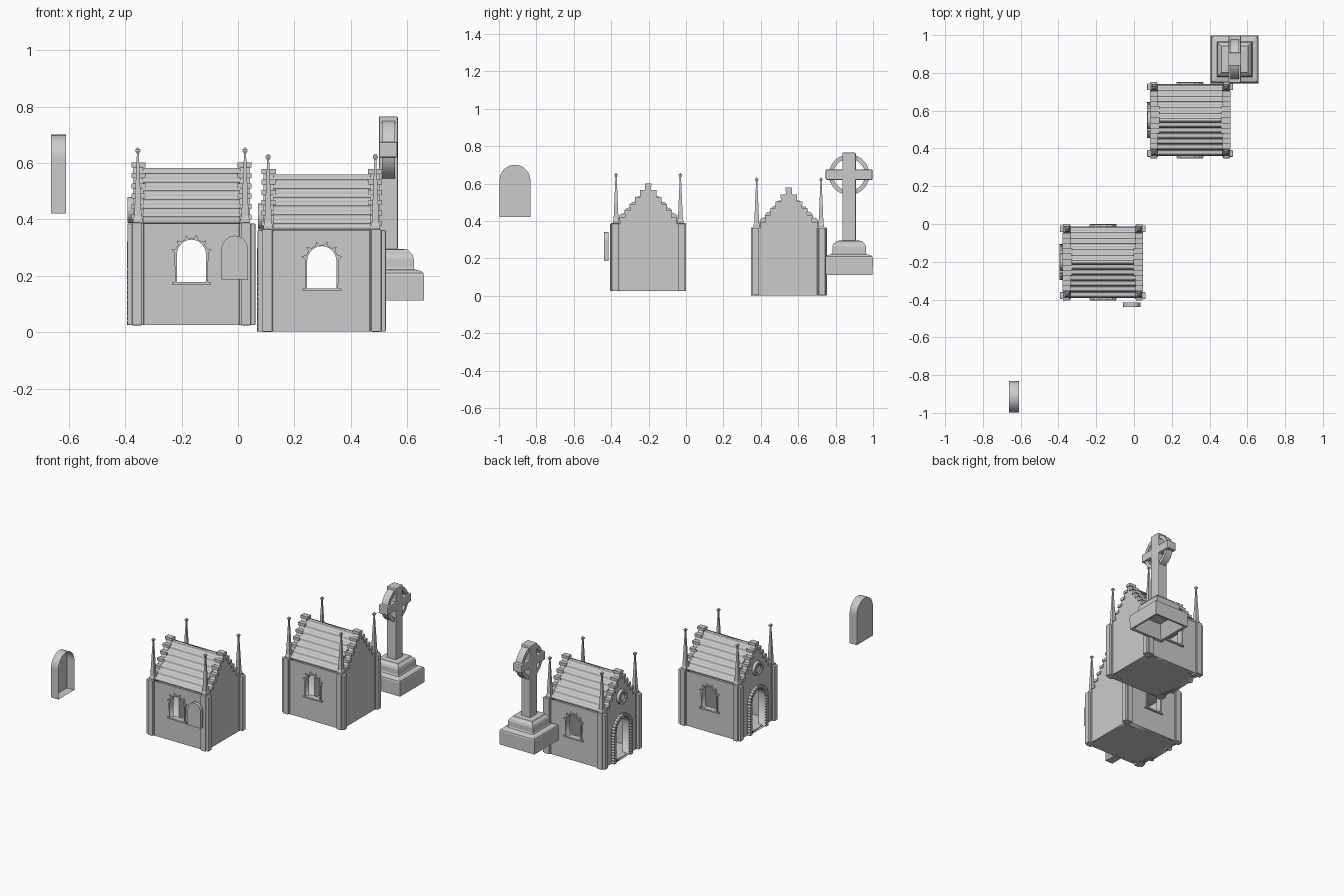
import bpy, bmesh, math
from mathutils import Matrix, Vector

if "Cube" in bpy.data.objects:
    bpy.data.objects.remove(bpy.data.objects["Cube"])

COL = bpy.context.scene.collection


def add(name, bm, bevel=0):
    bmesh.ops.remove_doubles(bm, verts=bm.verts, dist=1e-5)
    bmesh.ops.recalc_face_normals(bm, faces=bm.faces)
    me = bpy.data.meshes.new(name)
    bm.to_mesh(me)
    bm.free()
    ob = bpy.data.objects.new(name, me)
    COL.objects.link(ob)
    if bevel:
        mod = ob.modifiers.new("bevel", 'BEVEL')
        mod.width, mod.segments = bevel, 2
    return ob


def box(name, c, s, bevel=0):
    bm = bmesh.new()
    bmesh.ops.create_cube(bm, size=1, matrix=Matrix.Translation(c) @ Matrix.Diagonal((*s, 1)))
    return add(name, bm, bevel)


def panel(name, loops, axis, lo, hi):
    """Filled outlines (inner loops are holes) in the y-z or x-z plane, extruded from lo to hi."""
    cu = bpy.data.curves.new(name, 'CURVE')
    cu.dimensions, cu.fill_mode, cu.extrude = '2D', 'BOTH', (hi - lo) / 2
    for pts in loops:
        sp = cu.splines.new('POLY')
        sp.points.add(len(pts) - 1)
        for p, q in zip(sp.points, pts):
            p.co = (q[0], q[1], 0, 1)
        sp.use_cyclic_u = True
    tmp = bpy.data.objects.new(name, cu)
    COL.objects.link(tmp)
    dg = bpy.context.evaluated_depsgraph_get()
    me = bpy.data.meshes.new_from_object(tmp.evaluated_get(dg))
    bm = bmesh.new()
    bm.from_mesh(me)
    bpy.data.objects.remove(tmp)
    bpy.data.curves.remove(cu)
    bpy.data.meshes.remove(me)
    mid = (lo + hi) / 2
    for v in bm.verts:
        u, w, n = v.co
        v.co = (mid + n, u, w) if axis == 'x' else (u, mid - n, w)
    return add(name, bm)


def loft(name, rings, first=True, last=True, bevel=0):
    """Skin between rings of equal point count, with optional end caps."""
    bm = bmesh.new()
    vs = [[bm.verts.new(p) for p in r] for r in rings]
    n = len(vs[0])
    for a, b in zip(vs, vs[1:]):
        for i in range(n):
            j = (i + 1) % n
            bm.faces.new((a[i], a[j], b[j], b[i]))
    if first:
        bm.faces.new(vs[0])
    if last:
        bm.faces.new(vs[-1])
    return add(name, bm, bevel)


def square(h, z, x=0, y=0):
    return [(x + a * h, y + b * h, z) for a, b in ((-1, -1), (1, -1), (1, 1), (-1, 1))]


def arch(r, base, spring, n=16, rise=None):
    rise = rise or r
    return [(-r, base), (r, base)] + [(r * math.cos(math.pi * i / n), spring + rise * math.sin(math.pi * i / n))
                                      for i in range(n + 1)]


def circle(r, cy, cz, n=32):
    return [(cy + r * math.cos(2 * math.pi * i / n), cz + r * math.sin(2 * math.pi * i / n)) for i in range(n)]


def mausoleum():
    parts = []
    # stepped gable end walls, the -x one with a doorway
    steps = 6
    right = [(0.19, 0), (0.19, 0.36), (0.152 + 0.016, 0.36)]
    half = [0.152 - i * 0.0272 for i in range(steps)]
    tops = [0.392 + i * 0.0366 for i in range(steps)]
    prev = 0.36
    right[-1] = (half[0], 0.36)
    for h, t in zip(half, tops):
        right += [(h, prev), (h, t)]
        prev = t
    pts = []
    for p in right:
        if not pts or pts[-1] != p:
            pts.append(p)
    outline = pts + [(-y, z) for y, z in reversed(pts)]
    parts.append(panel("door_gable_wall", [outline, arch(0.07, 0.006, 0.2)], 'x', -0.207, -0.172))
    parts.append(panel("rear_gable_wall", [outline], 'x', 0.172, 0.207))
    # coping stone on every gable step
    for sx in (-1, 1):
        for i, (h, t) in enumerate(zip(half, tops)):
            w = h - half[i + 1] + 0.004 if i < steps - 1 else 2 * h
            for sy in ((-1, 1) if i < steps - 1 else (0,)):
                parts.append(box("gable_coping", (sx * 0.188, sy * (h - w / 2), t - 0.008),
                                 (0.05, w + 0.003, 0.018)))
    # side walls with see-through arched windows, zigzag frames and sills
    hole = arch(0.052, 0.152, 0.248, rise=0.055)
    teeth = [(-0.058, 0.152), (0.058, 0.152)]
    for i in range(25):
        a, r = math.pi * i / 24, (0.074 if i % 4 == 2 else 0.06)
        teeth.append((r * math.cos(a), 0.248 + r * math.sin(a)))
    wall = [(-0.18, 0), (0.18, 0), (0.18, 0.36), (-0.18, 0.36)]
    for s in (-1, 1):
        parts.append(panel("side_wall", [wall, hole], 'y', *sorted((s * 0.19, s * 0.16))))
        parts.append(panel("window_frame", [teeth, hole], 'y', *sorted((s * 0.199, s * 0.185))))
        parts.append(box("window_sill", (0, s * 0.192, 0.149), (0.138, 0.02, 0.009)))
    parts.append(box("floor", (0, 0, 0.003), (0.40, 0.37, 0.006)))
    # lapped roof courses as one sawtooth section
    eave, ridge, n = Vector((0.178, 0.362)), Vector((0, 0.548)), 6
    nrm = Vector((0.72, 0.69))
    side = [(0.17, 0.352), (0.178, 0.362)]
    for i in range(n):
        a, b = eave.lerp(ridge, i / n), eave.lerp(ridge, (i + 0.45) / n)
        c = eave.lerp(ridge, (i + 0.98) / n)
        side += [tuple(a + nrm * 0.012), tuple(b + nrm * 0.012), tuple(b + nrm * 0.006), tuple(c + nrm * 0.004)]
    roof = side + [(0.012, 0.557)]
    parts.append(panel("roof", [roof + [(-y, z) for y, z in reversed(roof)]], 'x', -0.172, 0.172))
    # corner buttresses with tapering pinnacles
    for sx in (-1, 1):
        for sy in (-1, 1):
            parts.append(box("buttress", (sx * 0.198, sy * 0.177, 0.18), (0.058, 0.036, 0.36), 0.004))
            parts.append(box("buttress_core", (sx * 0.193, sy * 0.177, 0.181), (0.036, 0.052, 0.364), 0.004))
            prof = ((0.017, 0.36), (0.017, 0.375), (0.013, 0.385), (0.0035, 0.608),
                    (0.009, 0.617), (0.009, 0.622), (0.002, 0.63))
            parts.append(loft("pinnacle", [square(h, z, sx * 0.19, sy * 0.172) for h, z in prof]))
    # doorway surround: inner band and separate arch blocks
    parts.append(panel("door_band", [arch(0.09, 0, 0.2), arch(0.07, 0.002, 0.2)], 'x', -0.219, -0.2))
    blocks = []
    for i in range(15):
        a0, a1 = math.pi * (i + 0.1) / 15, math.pi * (i + 0.9) / 15
        blocks.append([(r * math.cos(a), 0.2 + r * math.sin(a))
                       for r, a in ((0.074, a0), (0.095, a0), (0.095, a1), (0.074, a1))])
    for i in range(11):
        z = i * 0.018
        for s in (-1, 1):
            blocks.append([(s * 0.074, z), (s * 0.095, z), (s * 0.095, z + 0.015), (s * 0.074, z + 0.015)])
    parts.append(panel("door_blocks", blocks, 'x', -0.229, -0.2))
    # round window above the door
    parts.append(panel("round_window_ring", [circle(0.046, 0, 0.408), circle(0.032, 0, 0.408)], 'x', -0.226, -0.2))
    parts.append(panel("round_window_inner", [circle(0.033, 0, 0.408), circle(0.024, 0, 0.408)], 'x', -0.217, -0.2))
    return parts


# two matching mausoleums
parts = mausoleum()
for ob in parts:
    twin = ob.copy()
    COL.objects.link(twin)
    twin.location = (0.297, 0.55, 0.002)
    ob.location = (-0.165, -0.202, 0.025)

# ringed cross on a hollow stepped plinth
cx, cy = 0.533, 0.872
plinth = ((0.126, 0.112), (0.127, 0.2), (0.124, 0.21), (0.115, 0.217), (0.094, 0.222), (0.09, 0.23),
          (0.09, 0.262), (0.085, 0.276), (0.073, 0.286), (0.07, 0.293), (0.03, 0.296))
loft("plinth", [square(h, z, cx, cy) for h, z in plinth], first=False)
loft("plinth_cavity", [square(h, z, cx, cy) for h, z in ((0.126, 0.112), (0.11, 0.115), (0.075, 0.2))], first=False)
box("cross_shaft", (cx, cy, 0.525), (0.068, 0.072, 0.48), 0.006)
box("cross_arms", (cx, cy, 0.647), (0.066, 0.25, 0.056), 0.006)
panel("cross_ring", [circle(0.108, cy, 0.647, 40), circle(0.085, cy, 0.647, 40)], 'x', cx - 0.023, cx + 0.023)

# arched slabs, open on one broad side
a = arch(0.083, 0.42, 0.615, 20, 0.085)
loft("standing_slab", [[(x, -0.915 + u, z) for u, z in a] for x in (-0.663, -0.61)], last=False)
a = arch(0.047, 0.187, 0.292, 20, 0.05)
loft("leaning_slab", [[(-0.012 + u, y, z) for u, z in a] for y in (-0.439, -0.415)], last=False)
